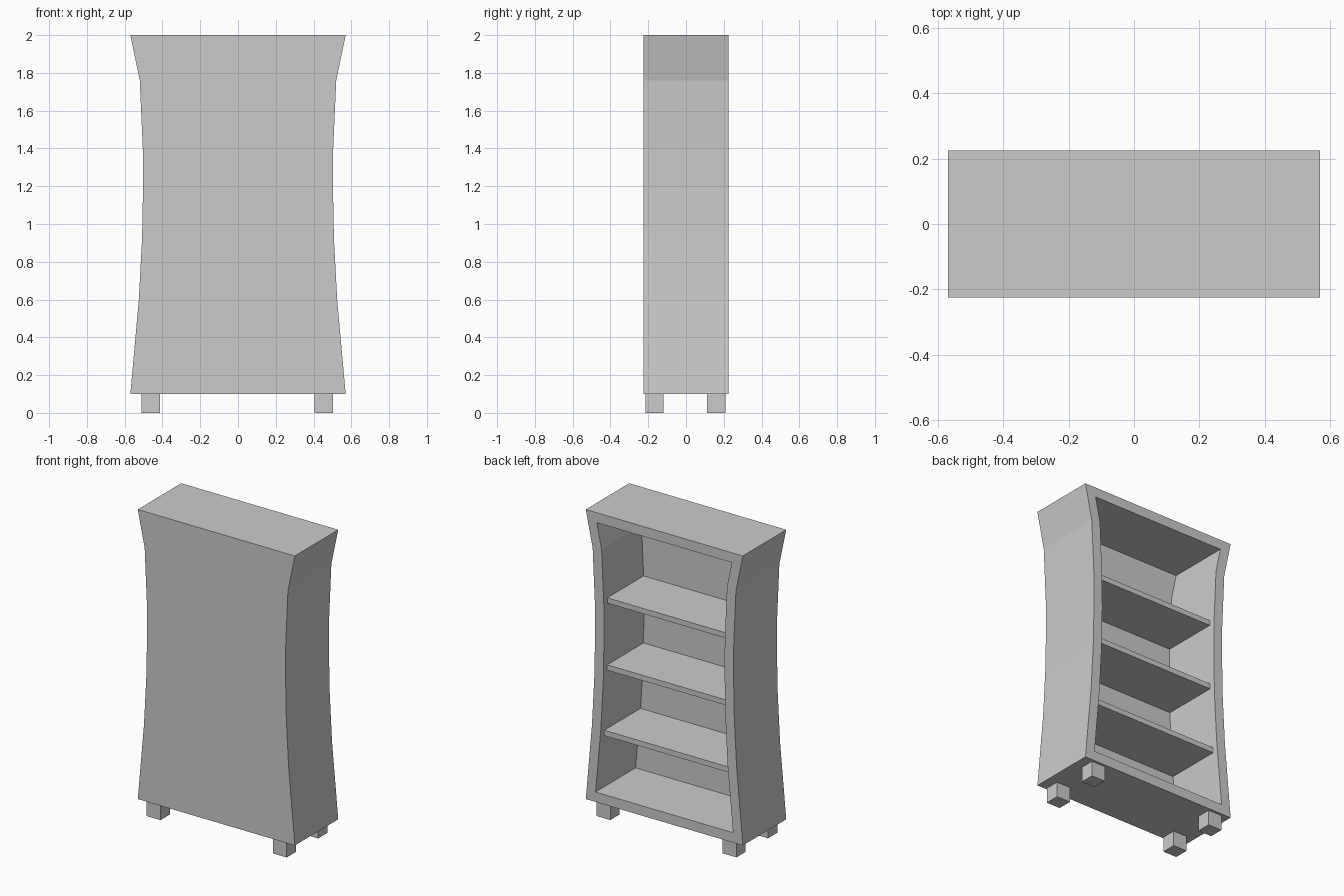
import bpy, bmesh

if "Cube" in bpy.data.objects:
    bpy.data.objects.remove(bpy.data.objects["Cube"])

# Right half of the flared side profile, (x, z) from bottom to top
SIDE = [(0.57, 0.10), (0.525, 0.60), (0.508, 0.92), (0.503, 1.18),
        (0.504, 1.40), (0.52, 1.76), (0.57, 2.00)]
DEPTH, FRAME, INNER_FRONT = 0.45, 0.065, -0.19


def half_width(z):
    for (x0, z0), (x1, z1) in zip(SIDE, SIDE[1:]):
        if z0 <= z <= z1:
            return x0 + (x1 - x0) * (z - z0) / (z1 - z0)


def finish(name, bm):
    bmesh.ops.recalc_face_normals(bm, faces=bm.faces)
    mesh = bpy.data.meshes.new(name)
    bm.to_mesh(mesh)
    bm.free()
    obj = bpy.data.objects.new(name, mesh)
    bpy.context.collection.objects.link(obj)
    return obj


def box(name, center, size):
    bm = bmesh.new()
    bmesh.ops.create_cube(bm, size=1)
    bmesh.ops.scale(bm, vec=size, verts=bm.verts)
    obj = finish(name, bm)
    obj.location = center
    return obj


# Cabinet body: extruded profile, hollowed from the open +y side
outline = SIDE + [(-x, z) for x, z in reversed(SIDE)]
bm = bmesh.new()
front = bm.faces.new([bm.verts.new((x, -DEPTH / 2, z)) for x, z in outline])
ext = bmesh.ops.extrude_face_region(bm, geom=[front], use_keep_orig=True)["geom"]
bmesh.ops.translate(bm, vec=(0, DEPTH, 0),
                    verts=[v for v in ext if isinstance(v, bmesh.types.BMVert)])
opening = next(f for f in ext if isinstance(f, bmesh.types.BMFace))
bmesh.ops.recalc_face_normals(bm, faces=bm.faces)
bmesh.ops.inset_region(bm, faces=[opening], thickness=FRAME,
                       use_even_offset=True, use_boundary=True)
panel = bmesh.ops.extrude_discrete_faces(bm, faces=[opening])["faces"][0]
bmesh.ops.translate(bm, vec=(0, INNER_FRONT - DEPTH / 2, 0), verts=panel.verts)
finish("cabinet_body", bm)

# Shelves, fitted between the inner walls
for i, top in enumerate((0.565, 1.00, 1.44)):
    y0, y1, thick = INNER_FRONT - 0.01, 0.186, 0.035
    width = 2 * (half_width(top) - FRAME + 0.01)
    box(f"shelf_{i + 1}", (0, (y0 + y1) / 2, top - thick / 2), (width, y1 - y0, thick))

# Four block feet
for x, side in ((-0.462, "left"), (0.454, "right")):
    for y, end in ((-0.167, "front"), (0.16, "back")):
        box(f"{end}_{side}_foot", (x, y, 0.05), (0.10, 0.096, 0.10))
